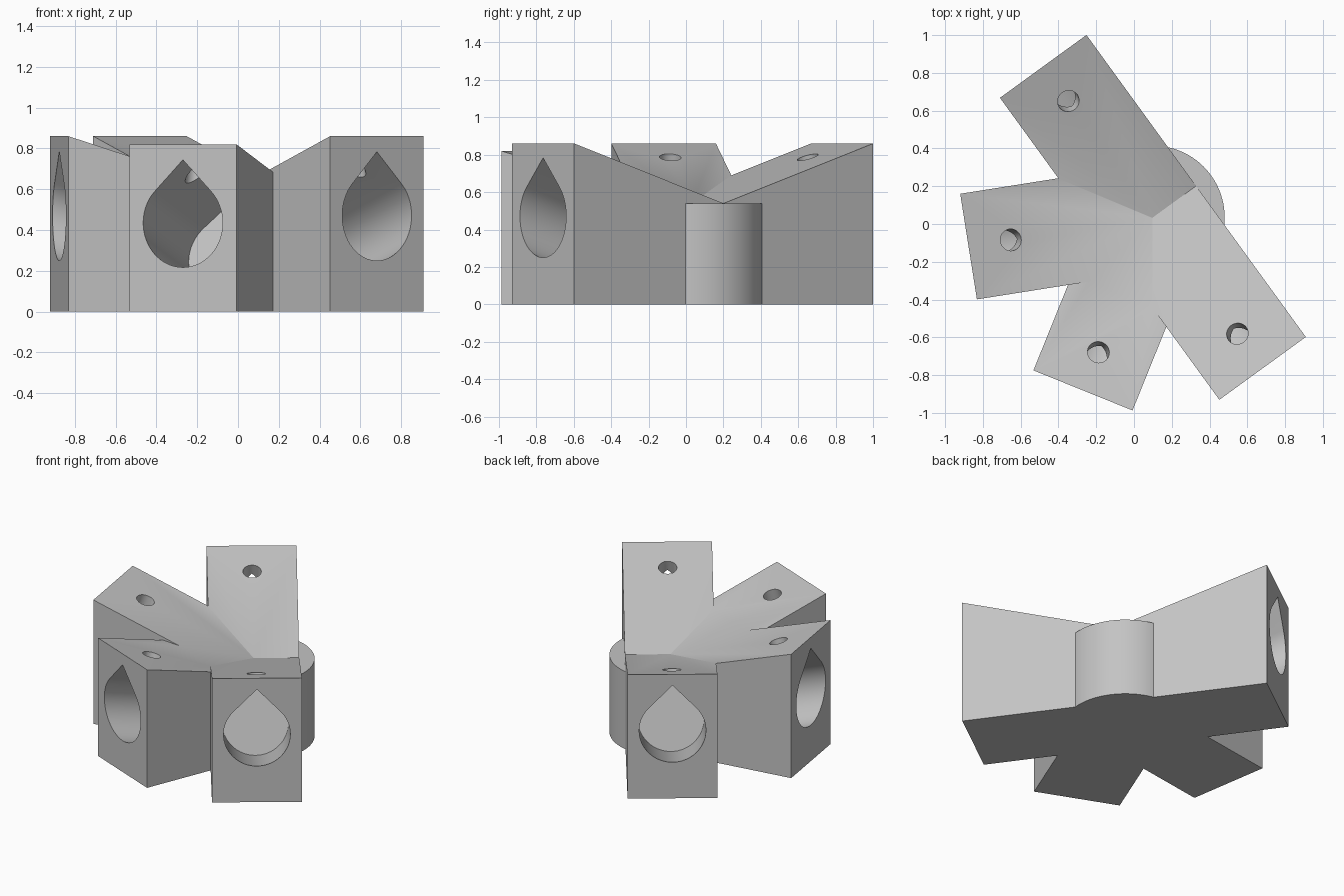
import bpy, bmesh
from math import radians, sin, cos, atan2, sqrt
from mathutils import Matrix, Vector

cube = bpy.data.objects.get("Cube")
if cube:
    bpy.data.objects.remove(cube, do_unlink=True)

HUB = Vector((0.1, 0.035, 0))
LENGTH, HALF = 0.988, 0.283      # arm reach and half width
HUB_Z = 0.54                     # height where the slopes meet
HIGH, LOW = 0.86, 0.82           # arm end heights
BORE = 0.21                      # socket radius
ARMS = [(126, HIGH), (189, HIGH), (248, LOW), (306, HIGH)]

grey = bpy.data.materials.new("mid_grey")
grey.use_nodes = True
colour = (0.55, 0.55, 0.55, 1)
grey.diffuse_color = colour
grey.node_tree.nodes["Principled BSDF"].inputs["Base Color"].default_value = colour


def prism(name, points, step, matrix):
    """Extrude a closed outline along a vector and place it."""
    bm = bmesh.new()
    face = bm.faces.new([bm.verts.new(p) for p in points])
    result = bmesh.ops.extrude_face_region(bm, geom=[face])
    verts = [v for v in result["geom"] if isinstance(v, bmesh.types.BMVert)]
    bmesh.ops.translate(bm, vec=step, verts=verts)
    bmesh.ops.recalc_face_normals(bm, faces=bm.faces)
    bm.transform(matrix)
    mesh = bpy.data.meshes.new(name)
    bm.to_mesh(mesh)
    bm.free()
    mesh.materials.append(grey)
    obj = bpy.data.objects.new(name, mesh)
    bpy.context.collection.objects.link(obj)
    return obj


def beam(name, profile, angle):
    """Vertical-sided beam from a side profile of (reach, height)."""
    place = Matrix.Translation(HUB) @ Matrix.Rotation(radians(angle), 4, "Z")
    return prism(name, [(x, -HALF, z) for x, z in profile], (0, 2 * HALF, 0), place)


def circle(radius, count):
    return [(radius * cos(radians(360 * i / count)),
             radius * sin(radians(360 * i / count))) for i in range(count)]


def combine(target, other, operation):
    mod = target.modifiers.new(operation, "BOOLEAN")
    mod.operation, mod.solver, mod.object = operation, "EXACT", other
    bpy.context.view_layer.objects.active = target
    bpy.ops.object.modifier_apply(modifier=mod.name)
    bpy.data.objects.remove(other, do_unlink=True)


# Straight V-topped beam forming the two opposite arms
hub = beam("hub_connector", [(-LENGTH, 0), (LENGTH, 0), (LENGTH, HIGH),
                             (0, HUB_Z), (-LENGTH, HIGH)], 126)

# Two middle arms
for angle, top in ARMS[1:3]:
    arm = beam("arm", [(0, 0), (LENGTH, 0), (LENGTH, top), (0, HUB_Z - 0.001)], angle)
    combine(hub, arm, "UNION")

# Round boss behind the hub
boss = prism("boss", [(x, y, 0) for x, y in circle(0.38, 96)],
             (0, 0, HUB_Z - 0.002), Matrix.Translation(HUB))
combine(hub, boss, "UNION")

# Teardrop sockets and screw holes, tilted with each arm's slope
arc = [radians(45 - 270 * i / 48) for i in range(49)]
drop = [(0, BORE * sqrt(2))] + [(BORE * cos(a), BORE * sin(a)) for a in arc]
for angle, top in ARMS:
    tilt = atan2(top - HUB_Z, LENGTH)
    place = (Matrix.Translation(HUB + Vector((0, 0, HUB_Z)))
             @ Matrix.Rotation(radians(angle), 4, "Z")
             @ Matrix.Rotation(-tilt, 4, "Y"))
    socket = prism("socket_cutter", [(0.3, y, z - 0.37) for y, z in drop],
                   (1.1, 0, 0), place)
    combine(hub, socket, "DIFFERENCE")
    screw = prism("screw_cutter", [(x + 0.8, y, -0.35) for x, y in circle(0.058, 32)],
                  (0, 0, 0.6), place)
    combine(hub, screw, "DIFFERENCE")

# Smooth curved walls, keep crisp edges
bpy.ops.object.select_all(action="DESELECT")
hub.select_set(True)
bpy.context.view_layer.objects.active = hub
bpy.ops.object.shade_smooth_by_angle(angle=radians(30))
